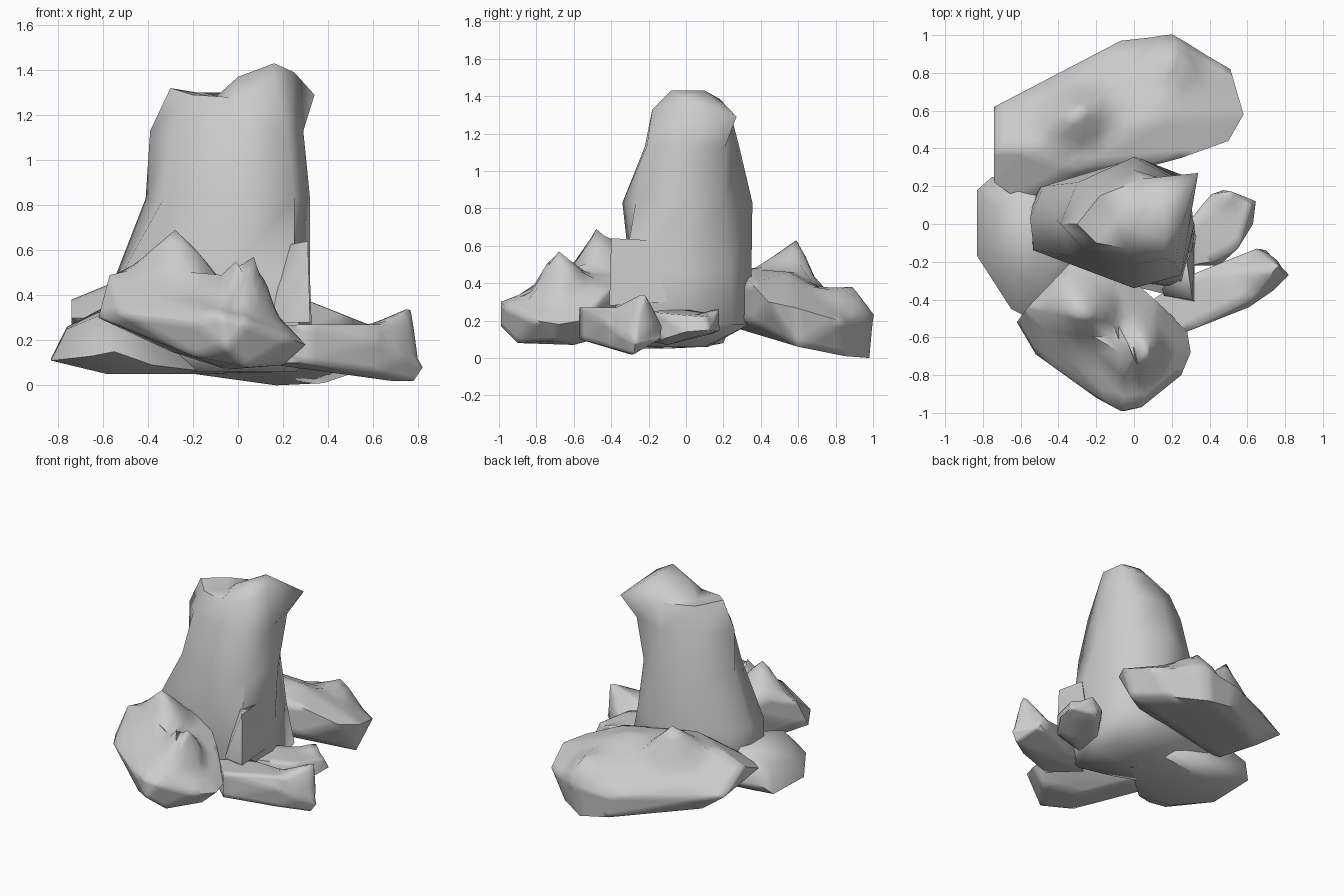
import bpy, bmesh
from mathutils import Vector


def finish(name, bm):
    bmesh.ops.recalc_face_normals(bm, faces=bm.faces[:])
    mesh = bpy.data.meshes.new(name)
    bm.to_mesh(mesh)
    bm.free()
    ob = bpy.data.objects.new(name, mesh)
    bpy.context.collection.objects.link(ob)
    bpy.ops.object.select_all(action='DESELECT')
    ob.select_set(True)
    bpy.context.view_layer.objects.active = ob
    bpy.ops.object.shade_smooth_by_angle(angle=1.2)
    return ob


def add_hull(bm, points):
    verts = [bm.verts.new(p) for p in points]
    r = bmesh.ops.convex_hull(bm, input=verts)
    junk = {v for v in r["geom_interior"] + r["geom_unused"]
            if isinstance(v, bmesh.types.BMVert)}
    bmesh.ops.delete(bm, geom=[v for v in junk if v.is_valid], context='VERTS')


def rock(name, body, peaks=()):
    """Chiselled stone: a convex body with knobs pulled out of its upper surface.
    Each peak is (tip, point on the surface, radius of influence)."""
    bm = bmesh.new()
    add_hull(bm, body)
    if peaks:
        bmesh.ops.subdivide_edges(bm, edges=bm.edges[:], cuts=4, use_grid_fill=True)
    for tip, foot, radius in peaks:
        root = min(bm.verts, key=lambda v: (v.co - Vector(foot)).length).co.copy()
        pull = Vector(tip) - root
        for v in bm.verts:
            d = (v.co - root).length
            if d < radius:
                v.co += pull * (1 - d / radius)
    return finish(name, bm)


# Tall central pillar, lofted through rings (W, SW, S, SE, E, NE, N, NW)
rings = [
    (0.06, [(-.45, .02), (-.4, -.13), (-.05, -.27), (.2, -.33), (.26, -.1), (.2, .1), (0, .12), (-.4, .1)]),
    (0.18, [(-.55, .03), (-.54, -.13), (-.08, -.31), (.28, -.4), (.33, -.08), (.28, .25), (.02, .34), (-.52, .19)]),
    (0.47, [(-.55, .03), (-.53, -.14), (-.06, -.3), (.25, -.33), (.32, -.03), (.23, .23), (.02, .35), (-.48, .2)]),
    (0.83, [(-.41, .02), (-.33, -.17), (0, -.34), (.25, -.27), (.32, 0), (.2, .2), (0, .355), (-.3, .22)]),
    (1.13, [(-.39, 0), (-.27, -.13), (0, -.22), (.22, -.21), (.29, -.02), (.25, .21), (0, .285), (-.25, .18)]),
]
crown = [(-.3, 0, 1.32), (-.2, -.1, 1.29), (-.04, -.13, 1.28), (.16, -.18, 1.33),
         (.25, -.02, 1.39), (.34, .27, 1.29), (.05, .24, 1.3), (-.18, .15, 1.3)]
bm = bmesh.new()
loops = [[bm.verts.new((x, y, z)) for x, y in ring] for z, ring in rings]
loops.append([bm.verts.new(p) for p in crown])
for a, b in zip(loops, loops[1:]):
    for i in range(8):
        j = (i + 1) % 8
        bm.faces.new((a[i], a[j], b[j], b[i]))
# Caps: flat-ish underside, crested top
base = bm.verts.new((-.05, -.08, .055))
hollow = bm.verts.new((-.1, .02, 1.28))
crest = [bm.verts.new(p) for p in ((0, -.03, 1.37), (.16, -.08, 1.43), (.16, .1, 1.43), (.1, .18, 1.385))]
for i in range(8):
    bm.faces.new((loops[0][i], loops[0][(i + 1) % 8], base))
w, sw, s, se, e, ne, n, nw = loops[-1]
c0, c1, c2, c3 = crest
for f in ((w, sw, hollow), (sw, s, hollow), (s, c0, hollow), (c0, c3, hollow), (c3, n, hollow),
          (n, nw, hollow), (nw, w, hollow), (s, se, c1), (s, c1, c0), (se, e, c1), (e, c2, c1),
          (c0, c1, c2), (c0, c2, c3), (e, ne, c2), (ne, c3, c2), (ne, n, c3)):
    bm.faces.new(f)
# Spur at the front right foot
add_hull(bm, [(.31, -.4, .64), (.2, -.26, .62), (.28, -.2, .63), (.32, -.41, .28),
              (.16, -.38, .28), (.32, -.1, .3), (.1, -.2, .3)])
finish("central_pillar", bm)

# Big boulder leaning against the front
rock("front_boulder", [
    (-.62, -.52, .3), (-.57, -.45, .49), (-.42, -.29, .52), (-.3, -.17, .46), (-.08, -.23, .44),
    (-.15, -.5, .49), (-.52, -.69, .32), (-.2, -.92, .28), (-.07, -.99, .3), (.04, -.97, .28),
    (-.05, -.99, .17), (.25, -.8, .2), (.3, -.68, .18), (.28, -.56, .2), (.13, -.42, .36),
    (.02, -.6, .44), (.12, -.65, .36), (-.2, -.86, .13), (.05, -.9, .08), (.2, -.7, .09),
    (-.05, -.6, .07), (-.3, -.3, .15)],
    [((-.28, -.48, .69), (-.28, -.46, .5), .22),
     ((.07, -.68, .57), (.06, -.66, .4), .16),
     ((-.01, -.69, .55), (-.03, -.68, .42), .14)])

# Long slab across the back, tilted down towards the rear
rock("back_slab", [
    (-.74, .62, .24), (-.74, .22, .3), (-.74, .4, .38), (-.6, .12, .3), (-.5, .7, .3),
    (-.57, .4, .45), (-.07, .97, .2), (.2, 1, .22), (.51, .82, .2), (.58, .58, .27),
    (.5, .44, .3), (.25, .35, .4), (-.3, .3, .48), (.1, .55, .46), (-.25, .6, .46),
    (.3, .75, .33), (-.05, .96, .04), (.17, .98, 0), (.38, .85, .01), (.53, .6, .06),
    (.25, .35, .19), (-.55, .6, .1), (-.55, .2, .18)],
    [((-.3, .59, .63), (-.3, .56, .47), .2),
     ((.2, .89, .38), (.2, .86, .28), .18)])

# Flat boulder tucked under the left side
rock("left_boulder", [
    (-.83, .18, .12), (-.75, .25, .2), (-.83, -.17, .11), (-.65, -.45, .13), (-.55, -.5, .15),
    (-.76, .1, .26), (-.76, -.15, .25), (-.57, .15, .36), (-.57, -.3, .33), (-.3, 0, .36),
    (-.58, -.3, .05), (-.62, .1, .06), (-.38, -.4, .09), (-.05, -.1, .05), (-.2, .2, .08)])

# Two low fragments on the right
rock("front_right_fragment", [
    (.1, -.4, .26), (.28, -.57, .27), (.28, -.57, .1), (.1, -.4, .1), (.3, -.27, .26),
    (.3, -.27, .09), (.61, -.44, .2), (.55, -.21, .22), (.6, -.42, .06), (.68, -.3, .02),
    (.78, -.28, .02), (.82, -.27, .08), (.74, -.35, .12), (.7, -.14, .1), (.65, -.13, .17),
    (.7, -.27, .25), (.74, -.2, .14), (.62, -.4, .27)],
    [((.765, -.22, .335), (.71, -.24, .23), .15)])
rock("right_fragment", [
    (.28, 0, .26), (.28, -.22, .24), (.41, -.2, .25), (.45, -.22, .15), (.55, -.13, .24),
    (.55, -.13, .1), (.63, 0, .14), (.645, .12, .15), (.62, .1, .22), (.5, .18, .23),
    (.47, .18, .14), (.41, .16, .2), (.33, .02, .1), (.3, -.2, .09), (.45, -.1, .07),
    (.57, .07, .12)],
    [((.49, .17, .26), (.48, .16, .22), .1)])
